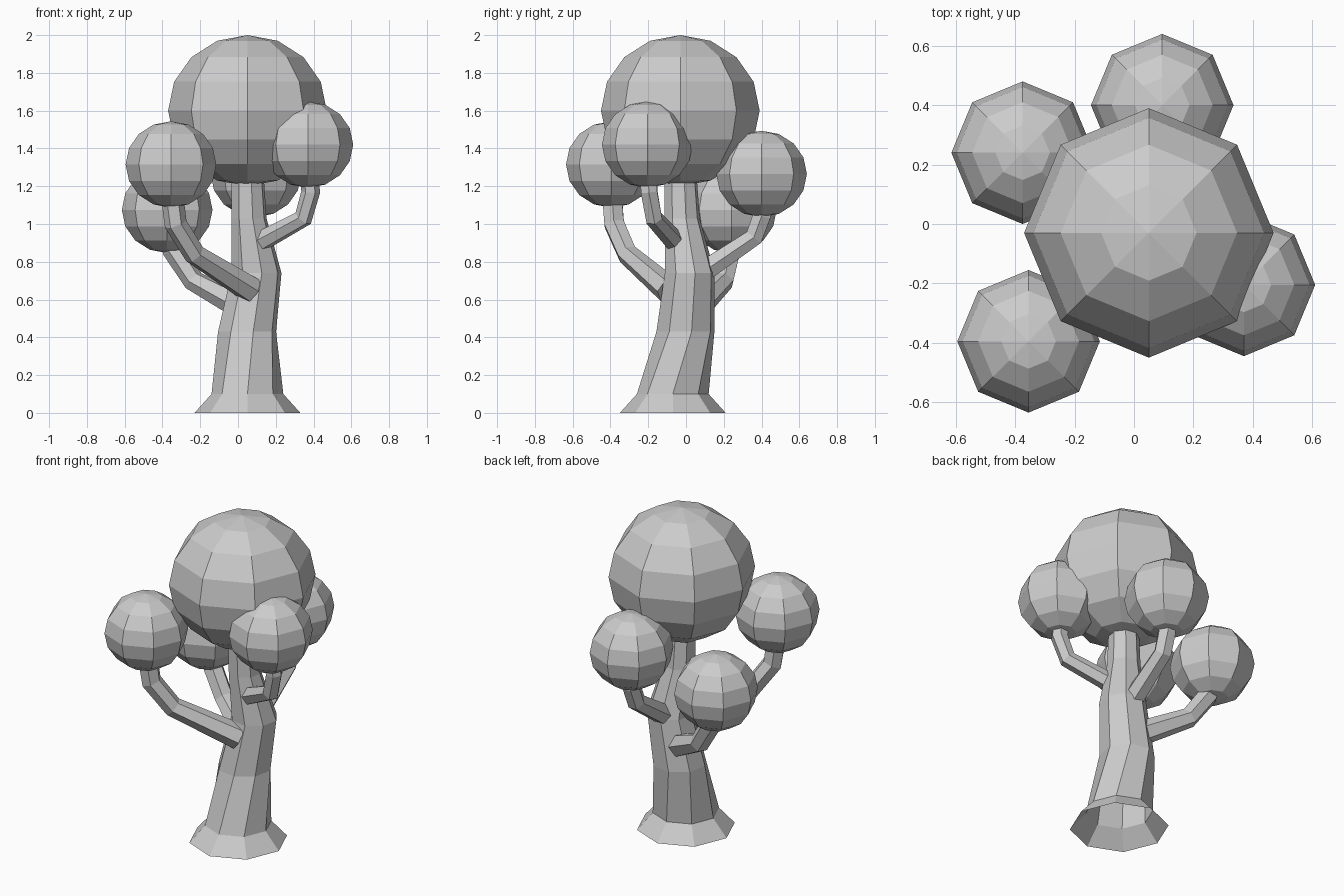
import bpy, bmesh, math
from mathutils import Vector, Matrix

if "Cube" in bpy.data.objects:
    bpy.data.objects.remove(bpy.data.objects["Cube"])


def make_object(name, bm):
    bmesh.ops.recalc_face_normals(bm, faces=bm.faces)
    mesh = bpy.data.meshes.new(name)
    bm.to_mesh(mesh)
    bm.free()
    bpy.context.collection.objects.link(bpy.data.objects.new(name, mesh))


def loft(name, rings, cap_start):
    # Join matching rings of points into a faceted tube
    bm = bmesh.new()
    loops = [[bm.verts.new(p) for p in ring] for ring in rings]
    n = len(loops[0])
    for a, b in zip(loops, loops[1:]):
        for i in range(n):
            j = (i + 1) % n
            bm.faces.new((a[i], a[j], b[j], b[i]))
    bm.faces.new(loops[-1])
    if cap_start:
        bm.faces.new(loops[0])
    make_object(name, bm)


def circle(n, r, twist=0):
    return [Vector((r * math.cos(twist + math.tau * i / n),
                    r * math.sin(twist + math.tau * i / n), 0)) for i in range(n)]


def branch(name, path, radii):
    pts = [Vector(p) for p in path]
    dirs = [(b - a).normalized() for a, b in zip(pts, pts[1:])]
    rot, prev, rings = Matrix.Identity(3), Vector((0, 0, 1)), []
    for i, (p, r) in enumerate(zip(pts, radii)):
        d = (dirs[max(i - 1, 0)] + dirs[min(i, len(dirs) - 1)]).normalized()
        rot = prev.rotation_difference(d).to_matrix() @ rot
        prev = d
        rings.append([p + rot @ v for v in circle(6, r)])
    loft(name, rings, True)


def foliage(name, center, r):
    bm = bmesh.new()
    m = Matrix.Translation(center) @ Matrix.Diagonal((1, 1, 0.953, 1))
    bmesh.ops.create_uvsphere(bm, u_segments=8, v_segments=8, radius=r, matrix=m)
    make_object(name, bm)


# Trunk with flared, open foot: x, y, z, radius, twist in degrees
trunk = [(.05, -.07, 0, .28, 0), (.05, -.07, .1, .19, 0), (.048, -.003, .43, .157, 12),
         (.098, .02, .74, .135, 12), (.058, -.02, 1.03, .095, 12), (.05, -.03, 1.3, .085, 12)]
loft("trunk", [[Vector((x, y, z)) + v for v in circle(8, r, math.radians(t))]
               for x, y, z, r, t in trunk], False)

# Bent branches
radii = (.073, .058, .06, .06)
branch("front_left_branch", [(.07, -.09, .65), (-.23, -.31, .84), (-.33, -.38, 1.0),
                             (-.355, -.395, 1.2)], radii)
branch("back_left_branch", [(.04, .05, .55), (-.235, .2, .70), (-.34, .235, .86),
                            (-.375, .24, 1.0)], radii)
branch("back_branch", [(.085, .05, .72), (.09, .36, .93), (.095, .4, 1.04),
                       (.095, .4, 1.2)], (.065, .055, .055, .055))
branch("front_right_branch", [(.125, -.06, .91), (.345, -.17, 1.03), (.385, -.195, 1.17),
                              (.37, -.2, 1.3)], (.055, .05, .05, .05))

# Foliage balls
foliage("crown_foliage", (.05, -.03, 1.6), .42)
foliage("front_left_foliage", (-.355, -.395, 1.315), .24)
foliage("back_left_foliage", (-.375, .24, 1.075), .24)
foliage("back_foliage", (.095, .4, 1.265), .24)
foliage("front_right_foliage", (.37, -.205, 1.42), .24)
